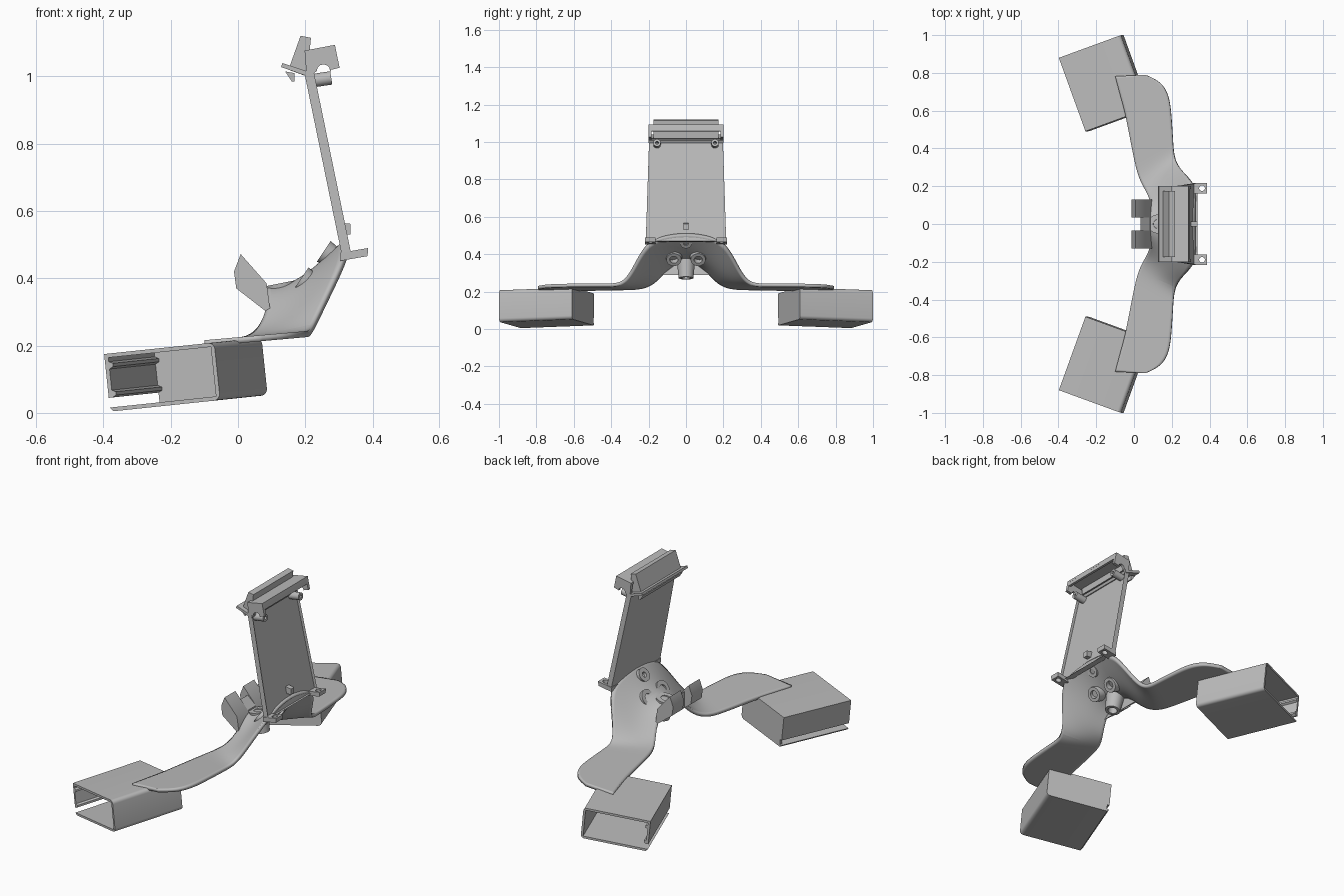
import bpy, bmesh, math
from mathutils import Matrix, Vector

if "Cube" in bpy.data.objects:
    bpy.data.objects.remove(bpy.data.objects["Cube"])

grey = bpy.data.materials.new("plain grey")
grey.use_nodes = True
COLOUR = (0.5, 0.5, 0.5, 1)
grey.diffuse_color = COLOUR
grey.node_tree.nodes["Principled BSDF"].inputs["Base Color"].default_value = COLOUR


def finish(name, bm, matrix=Matrix()):
    bmesh.ops.transform(bm, matrix=matrix, verts=bm.verts)
    bmesh.ops.recalc_face_normals(bm, faces=bm.faces)
    mesh = bpy.data.meshes.new(name)
    bm.to_mesh(mesh)
    bm.free()
    mesh.materials.append(grey)
    ob = bpy.data.objects.new(name, mesh)
    bpy.context.collection.objects.link(ob)
    return ob


def prism(name, profile, y0, y1, matrix=Matrix()):
    """Profile in x and z, extruded along y."""
    bm = bmesh.new()
    face = bm.faces.new([bm.verts.new((x, y0, z)) for x, z in profile])
    new = bmesh.ops.extrude_face_region(bm, geom=[face])["geom"]
    verts = [v for v in new if isinstance(v, bmesh.types.BMVert)]
    bmesh.ops.translate(bm, vec=(0, y1 - y0, 0), verts=verts)
    return finish(name, bm, matrix)


def tube(name, base, axis, length, r0, r1, bore):
    """Tapered tube from base along axis."""
    bm = bmesh.new()
    ring = [(bore, 0), (r0, 0), (r1, length), (bore, length)]
    verts = [bm.verts.new((r, 0, z)) for r, z in ring]
    edges = [bm.edges.new((verts[i], verts[(i + 1) % 4])) for i in range(4)]
    bmesh.ops.spin(bm, geom=verts + edges, cent=(0, 0, 0), axis=(0, 0, 1),
                   angle=math.tau, steps=28, use_duplicate=False)
    bmesh.ops.remove_doubles(bm, verts=bm.verts, dist=0.0005)
    turn = Vector(axis).to_track_quat("Z", "Y").to_matrix().to_4x4()
    return finish(name, bm, Matrix.Translation(base) @ turn)


def arc(cx, cz, r, start, end, steps=6):
    return [(cx + r * math.cos(math.radians(start + (end - start) * i / steps)),
             cz + r * math.sin(math.radians(start + (end - start) * i / steps)))
            for i in range(steps + 1)]


# Saddle hub flowing into both arms: inner, middle and outer edge per station
hub_rows = [
    [(.085, 0, .385), (.17, 0, .385), (.312, 0, .515)],
    [(.09, .07, .36), (.175, .09, .37), (.313, .1, .505)],
    [(.085, .13, .305), (.18, .17, .33), (.318, .205, .475)],
    [(.06, .18, .25), (.16, .235, .275), (.265, .27, .36)],
]
arm_rows = [((.025, .24), (.212, .33)), ((0, .34), (.207, .42)),
            ((-.03, .5), (.197, .58)), ((-.05, .6), (.187, .67)),
            ((-.073, .68), (.15, .75)), ((-.1, .782), (.06, .79))]
for inner, outer in arm_rows:
    mid = [(a + b) / 2 for a, b in zip(inner, outer)]
    hub_rows.append([(x, y, .225 + .09 * x) for x, y in (inner, mid, outer)])
bm = bmesh.new()
grid = [[bm.verts.new(p) for p in row] for row in hub_rows]
for a, b in zip(grid, grid[1:]):
    for i in range(2):
        bm.faces.new((a[i], a[i + 1], b[i + 1], b[i]))
arms = finish("hub_and_arms", bm)
if sum(p.normal.z for p in arms.data.polygons) < 0:
    arms.data.flip_normals()
mirror = arms.modifiers.new("mirror", "MIRROR")
mirror.use_axis = (False, True, False)
smooth = arms.modifiers.new("smooth", "SUBSURF")
smooth.levels = smooth.render_levels = 3
smooth.boundary_smooth = "PRESERVE_CORNERS"
thick = arms.modifiers.new("thickness", "SOLIDIFY")
thick.thickness = 0.018
thick.offset = -1

# Hollow end boxes, open outward, with a slot low on the inner side
W, L, H, T = .175, .207, .086, .012
shell = [(-W, -.045), (-W, H)] + arc(W - .02, H - .02, .02, 90, 0) \
    + arc(W - .02, -H + .02, .02, 0, -90) \
    + [(-W + .01, -H), (-W, -H + T), (W - T, -H + T), (W - T, H - T),
       (-W + T, H - T), (-W + T, -.045)]
back = [(-W, -.045), (-W, H)] + arc(W - .02, H - .02, .02, 90, 0) \
    + arc(W - .02, -H + .02, .02, 0, -90) + [(-W + T, -H), (-W + T, -.045)]
for side, label in ((1, "left"), (-1, "right")):
    place = Matrix.Scale(side, 4, (0, 1, 0)) @ Matrix.Translation((-.155, .745, .114)) \
        @ Matrix.Rotation(math.radians(-6), 4, "Y") @ Matrix.Rotation(math.radians(20), 4, "Z")
    prism(label + "_box_shell", shell, -L, L, place)
    prism(label + "_box_end_wall", back, -L, -L + T, place)
    for n, z in enumerate((.05, -.035)):
        rail = [(-W + T, z + .012), (-W + .024, z + .006),
                (-W + .024, z - .004), (-W + T, z - .01)]
        prism(f"{label}_box_rail_{n}", rail, -L + T, L, place)

# Leaning back panel with a recessed front
bm = bmesh.new()
lean = Matrix.Translation((.337, 0, .47)) @ Matrix.Rotation(math.radians(-11.6), 4, "Y")
front = bm.faces.new([bm.verts.new(p) for p in
                      ((0, -.215, 0), (0, .215, 0), (0, .197, .56), (0, -.197, .56))])
back_face = [bm.verts.new(v.co - Vector((.028, 0, 0))) for v in front.verts]
bm.faces.new(back_face[::-1])
fv = list(front.verts)
for i in range(4):
    j = (i + 1) % 4
    bm.faces.new((fv[j], fv[i], back_face[i], back_face[j]))
bmesh.ops.inset_region(bm, faces=[front], thickness=.022)
bmesh.ops.translate(bm, vec=(-.016, 0, 0), verts=list(front.verts))
finish("back_panel", bm, lean)

# Knob near the foot of the panel
prism("panel_knob", [(.3, .53), (.335, .53), (.335, .562), (.3, .566)], -.014, .014)

# Pierced lugs at the panel foot and pegs at its top
for side, label in ((1, "left"), (-1, "right")):
    y = .19 * side
    lug = prism(label + "_foot_lug", [(.305, .452), (.385, .466), (.387, .49), (.305, .476)],
                y - .028, y + .028)
    cutter = tube(label + "_lug_cutter", (.36, y, .42), (0, 0, 1), .1, .015, .015, 0)
    cutter.hide_render = True
    cutter.hide_set(True)
    hole = lug.modifiers.new("hole", "BOOLEAN")
    hole.object = cutter
    hole.solver = "EXACT"
    tube(label + "_top_peg", (.205, .155 * side, .985), (1, 0, .15), .073, .02, .02, .008)

# Hood on top: notched cheeks, roof and front lip
cheek = [(.203, 1.015), (.198, 1.077), (.288, 1.094), (.302, 1.026), (.277, 1.02)] \
    + arc(.254, 1.016, .02, 0, 180) + [(.225, 1.01)]
for side, label in ((1, "left"), (-1, "right")):
    prism(label + "_hood_cheek", cheek, .184 * side, .2 * side)
prism("hood_roof", [(.2, 1.063), (.198, 1.077), (.288, 1.094), (.291, 1.08)], -.19, .19)
prism("hood_lip", [(.276, 1.09), (.288, 1.094), (.295, 1.058), (.283, 1.056)], -.19, .19)

# Crest block, flange and hook behind the hood
prism("crest_block", [(.15, 1.02), (.186, 1.121), (.217, 1.115), (.205, 1.0)], -.175, .175)
prism("crest_flange", [(.128, 1.028), (.132, 1.04), (.228, 1.008), (.222, .995)], -.2, .2)
prism("crest_hook", [(.14, 1.015), (.168, 1.01), (.168, .985), (.16, .985)], -.175, .175)

# Bosses under the hub
for side, label in ((1, "left"), (-1, "right")):
    tube(label + "_boss", (.185, .065 * side, .395), (.75, 0, -.5), .045, .045, .04, .022)
tube("upper_boss", (.255, 0, .48), (.75, 0, -.5), .04, .037, .032, .014)
tube("neck_boss", (.125, 0, .385), (.2, 0, -1), .115, .05, .04, .024)

# Forked clip in front of the neck
for side, label in ((1, "left"), (-1, "right")):
    prism(label + "_clip_prong", [(-.012, .42), (.008, .472), (.085, .385), (.098, .29),
                                  (-.005, .37)], .035 * side, .13 * side)
prism("clip_bridge", [(.035, .345), (.035, .43), (.085, .385), (.098, .29)], -.035, .035)

# Smooth curves, keep edges sharp
bpy.ops.object.select_all(action="DESELECT")
for ob in bpy.context.scene.objects:
    if ob.type == "MESH" and not ob.hide_render:
        ob.select_set(True)
        bpy.context.view_layer.objects.active = ob
bpy.ops.object.shade_smooth_by_angle(angle=math.radians(35))
